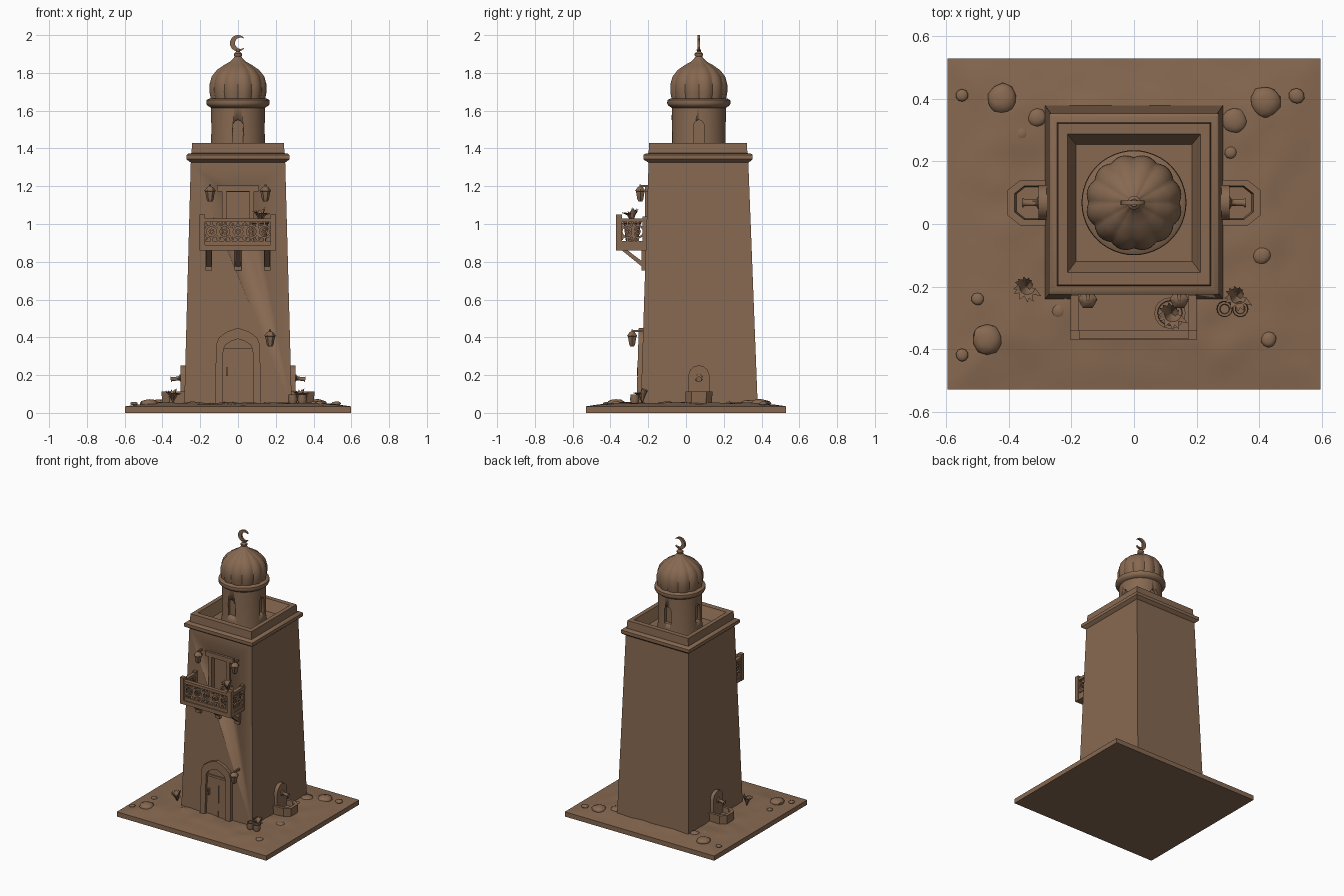
import bpy, bmesh, math, random
from mathutils import Matrix, Vector, noise

if "Cube" in bpy.data.objects:
    bpy.data.objects.remove(bpy.data.objects["Cube"])

random.seed(4)
clay = bpy.data.materials.new("brown clay")
clay.diffuse_color = (0.24, 0.14, 0.082, 1)
clay.use_nodes = True
clay.node_tree.nodes["Principled BSDF"].inputs["Base Color"].default_value = clay.diffuse_color
CY = 0.068                                   # tower axis in y
SHEAR = Matrix.Identity(4)
SHEAR[1][2] = 0.031                          # lean of the front wall


def finish(name, bm, M=None, angle=35):
    if M is not None:
        bmesh.ops.transform(bm, matrix=M, verts=bm.verts)
    bmesh.ops.recalc_face_normals(bm, faces=bm.faces)
    me = bpy.data.meshes.new(name)
    bm.to_mesh(me)
    bm.free()
    me.polygons.foreach_set("use_smooth", [True] * len(me.polygons))
    me.set_sharp_from_angle(angle=math.radians(angle))
    me.materials.append(clay)
    ob = bpy.data.objects.new(name, me)
    bpy.context.collection.objects.link(ob)
    return ob


def loft(name, rings, wrap=False, M=None):
    """Skin a list of equal-length closed rings; capped, or wrapped into a tube."""
    bm = bmesh.new()
    R = [[bm.verts.new(p) for p in r] for r in rings]
    n = len(R[0])
    for a, b in list(zip(R, R[1:])) + ([(R[-1], R[0])] if wrap else []):
        for i in range(n):
            j = (i + 1) % n
            bm.faces.new((a[i], a[j], b[j], b[i]))
    if not wrap:
        bm.faces.new(R[0])
        bm.faces.new(R[-1])
    return finish(name, bm, M)


def rect(hx, y0, y1, z):
    return [(-hx, y0, z), (hx, y0, z), (hx, y1, z), (-hx, y1, z)]


def box(name, x0, x1, y0, y1, z0, z1, M=None):
    return loft(name, [[(x0, y0, z), (x1, y0, z), (x1, y1, z), (x0, y1, z)] for z in (z0, z1)], M=M)


def prism(name, pts, y0, y1, M=None):
    return loft(name, [[(x, y, z) for x, z in pts] for y in (y0, y1)], M=M)


def frame(name, outer, inner, y0, y1, M=None):
    return loft(name, [[(x, y, z) for x, z in p] for p, y in
                       ((outer, y0), (outer, y1), (inner, y1), (inner, y0))], True, M)


def lathe(name, prof, x, y, n=48, lobes=0, k=0.0, M=None):
    rings = []
    for r, z in prof:
        ring = []
        for i in range(n):
            a = 2 * math.pi * i / n
            q = r * (1 - k + k * abs(math.sin(lobes * a / 2))) if lobes else r
            ring.append((x + q * math.cos(a), y + q * math.sin(a), z))
        rings.append(ring)
    return loft(name, rings, M=M)


def mirror(half):                            # right half of an outline, bottom to top
    return half + [(-x, z) for x, z in reversed(half) if x > 0]


def circle(cx, cz, r, n=14):
    return [(cx + r * math.cos(2 * math.pi * i / n), cz + r * math.sin(2 * math.pi * i / n)) for i in range(n)]


def cut(ob, cutter):
    cutter.hide_render = True
    cutter.hide_viewport = True
    m = ob.modifiers.new("cut", 'BOOLEAN')
    m.object, m.operation, m.solver = cutter, 'DIFFERENCE', 'EXACT'


def plant(name, x, y, z, r, h, n=13):
    bm = bmesh.new()
    for i in range(n):
        a = 2.4 * i
        out = r * (0.35 + 0.65 * ((i * 5) % n) / n)
        d = Vector((math.cos(a), math.sin(a), 0))
        s = Vector((-d.y, d.x, 0)) * 0.011
        base = Vector((x, y, z))
        mid = base + d * out * 0.5 + Vector((0, 0, h * 0.6))
        tip = base + d * out + Vector((0, 0, h * (1.15 - 0.6 * out / r)))
        v = [bm.verts.new(p) for p in (base, mid + s, mid - s, mid - Vector((0, 0, 0.01)), tip)]
        for f in ((0, 1, 2), (0, 3, 1), (0, 2, 3), (4, 2, 1), (4, 1, 3), (4, 3, 2)):
            bm.faces.new([v[t] for t in f])
    finish(name, bm)


# ground slab with uneven earth on top
box("base_slab", -0.597, 0.597, -0.53, 0.53, 0, 0.034)
bm = bmesh.new()
bmesh.ops.create_grid(bm, x_segments=60, y_segments=54, size=1)
for v in bm.verts:
    v.co.x *= 0.595
    v.co.y *= 0.528
    d = min(1, min(0.595 - abs(v.co.x), 0.528 - abs(v.co.y)) / 0.16)
    v.co.z = 0.035 + d * (0.018 + 0.008 * noise.noise(v.co * 9))
finish("earth", bm)

# boulders and pebbles
stones = [(-0.42, 0.4, 0.048), (0.42, 0.39, 0.05), (0.32, 0.33, 0.042), (-0.47, -0.37, 0.05), (0.41, -0.1, 0.03),
          (0.43, -0.37, 0.025), (-0.55, 0.41, 0.02), (-0.55, -0.42, 0.02), (0.52, 0.41, 0.025), (-0.36, 0.29, 0.022),
          (0.31, 0.23, 0.02), (-0.31, 0.34, 0.03), (-0.5, -0.24, 0.02), (-0.24, -0.28, 0.025)]
for i, (x, y, r) in enumerate(stones):
    bm = bmesh.new()
    bmesh.ops.create_icosphere(bm, subdivisions=2, radius=r)
    for v in bm.verts:
        v.co *= 1 + 0.15 * noise.noise(v.co * 30 + Vector((i, 0, 0)))
    finish("stone_%d" % i, bm, Matrix.Translation((x, y, 0.05)) @ Matrix.Diagonal((1, 1, 0.45, 1)), 50)

# tapering tower with cornice and hollow parapet
tower = loft("tower", [rect(*t) for t in (
    (0.285, -0.24, 0.38, 0.03), (0.25, -0.198, 0.33, 1.325), (0.266, -0.218, 0.347, 1.337),
    (0.272, -0.225, 0.353, 1.343), (0.272, -0.225, 0.353, 1.366), (0.262, -0.213, 0.343, 1.373),
    (0.246, -0.198, 0.325, 1.375), (0.243, -0.195, 0.322, 1.43), (0.213, -0.155, 0.288, 1.43),
    (0.186, -0.12, 0.255, 1.355))])
cut(tower, box("balcony_doorway_cutter", -0.065, 0.065, -0.3, -0.18, 0.885, 1.17))

# drum with four slit windows
drum = lathe("drum", [(0.15, 1.34), (0.145, 1.39), (0.143, 1.63)], 0, CY)
for i in range(4):
    R = Matrix.Translation((0, CY, 0)) @ Matrix.Rotation(i * math.pi / 2, 4, 'Z')
    slit = mirror([(0.026, 1.43), (0.026, 1.53), (0.016, 1.545), (0, 1.552)])
    cut(drum, prism("drum_window_cutter", slit, -0.2, -0.12, R))

# ribbed dome, ring and finial
lathe("dome_ring", [(0.143, 1.615), (0.163, 1.628), (0.168, 1.64), (0.166, 1.656), (0.15, 1.665)], 0, CY)
lathe("dome", [(0.146, 1.655), (0.155, 1.70), (0.154, 1.74), (0.143, 1.78), (0.115, 1.815), (0.075, 1.842),
               (0.042, 1.86), (0.024, 1.878), (0.016, 1.89)], 0, CY, 96, 12, 0.06)
lathe("finial", [(0.014, 1.88), (0.022, 1.893), (0.022, 1.902), (0.01, 1.912), (0.012, 1.925)], 0, CY, 16)
arc = [math.radians(50 + 260 * i / 16) for i in range(17)]
moon = [(0.043 * math.cos(a), 1.957 + 0.043 * math.sin(a)) for a in arc]
moon += [(0.014 + 0.03 * math.cos(a), 1.957 + 0.03 * math.sin(a)) for a in reversed(arc)]
prism("crescent", moon, CY - 0.007, CY + 0.007)

# arched front door
outer = mirror([(0.122, 0.04), (0.116, 0.36), (0.1, 0.4), (0.055, 0.432), (0, 0.45)])
inner = mirror([(0.08, 0.045), (0.078, 0.335), (0.066, 0.36), (0.035, 0.38), (0, 0.392)])
frame("door_frame", outer, inner, -0.264, -0.2, SHEAR)
prism("door_leaf", inner, -0.247, -0.2, SHEAR)
box("door_transom", -0.08, 0.08, -0.255, -0.22, 0.325, 0.34, SHEAR)
box("door_meeting_strip", 0.008, 0.016, -0.251, -0.22, 0.05, 0.33, SHEAR)
box("door_handle", -0.064, -0.054, -0.266, -0.24, 0.195, 0.24, SHEAR)

# balcony door surround
for s in (-1, 1):
    box("balcony_door_jamb", s * 0.073 - 0.012, s * 0.073 + 0.012, -0.217, -0.18, 0.885, 1.175)
box("balcony_door_lintel", -0.112, 0.112, -0.218, -0.18, 1.172, 1.205)

# balcony floor, rails, posts
box("balcony_floor", -0.203, 0.2, -0.37, -0.2, 0.86, 0.888)
for x in (-0.19, 0.187):
    box("balcony_side_top_rail", x - 0.013, x + 0.013, -0.365, -0.2, 1.01, 1.03)
    box("balcony_side_low_rail", x - 0.01, x + 0.01, -0.36, -0.2, 0.888, 0.91)
    box("balcony_corner_post", x - 0.015, x + 0.015, -0.37, -0.34, 0.86, 1.05)
    box("balcony_wall_post", x - 0.012, x + 0.012, -0.23, -0.2, 0.86, 1.04)
box("balcony_front_top_rail", -0.2, 0.197, -0.368, -0.34, 1.01, 1.03)
box("balcony_front_low_rail", -0.2, 0.197, -0.362, -0.345, 0.888, 0.91)

# openwork panels of rings and little bars
SIDE = Matrix.Rotation(math.pi / 2, 4, 'Z')
panels = [(None, -0.358, -0.346, [-0.14, -0.07, 0, 0.07, 0.14])]
for x in (-0.19, 0.187):
    panels.append((SIDE, -x - 0.006, -x + 0.006, [-0.31, -0.255]))
for M, y0, y1, cs in panels:
    for c in cs:
        frame("railing_ring", circle(c, 0.96, 0.037), circle(c, 0.96, 0.026), y0, y1, M)
        frame("railing_inner_ring", circle(c, 0.96, 0.016, 8), circle(c, 0.96, 0.007, 8), y0, y1, M)
        box("railing_bar", c + 0.031, c + 0.039, y0, y1, 0.9, 1.015, M)
        box("railing_stem", c - 0.005, c + 0.005, y0, y1, 0.9, 0.927, M)
        box("railing_stem", c - 0.005, c + 0.005, y0, y1, 0.993, 1.015, M)
        for dz in (-0.034, 0.034):
            frame("railing_curl", circle(c - 0.034, 0.96 + dz, 0.014, 8),
                  circle(c - 0.034, 0.96 + dz, 0.006, 8), y0, y1, M)

# diagonal brackets under the balcony
for x in (-0.155, 0, 0.155):
    box("bracket_wall_block", x - 0.018, x + 0.018, -0.235, -0.2, 0.755, 0.865)
    loft("bracket_strut", [[(x + d, -0.345, 0.865), (x + d, -0.315, 0.865), (x + d, -0.21, 0.785),
                            (x + d, -0.21, 0.755)] for d in (-0.014, 0.014)])

# hanging lanterns
for x, y, z, wall in ((-0.148, -0.242, 1.12, -0.2), (0.145, -0.242, 1.12, -0.2), (0.17, -0.285, 0.352, -0.22)):
    lathe("lantern", [(0.012, z), (0.018, z + 0.01), (0.026, z + 0.052), (0.031, z + 0.056), (0.016, z + 0.075),
                      (0.005, z + 0.08), (0.005, z + 0.09)], x, y, 6)
    box("lantern_arm", x - 0.006, x + 0.006, y, wall, z + 0.075, z + 0.086)

# wall fountains on both sides
for s in (-1, 1):
    M = Matrix.Translation((0, 0.068, 0)) @ Matrix.Rotation(s * math.pi / 2, 4, 'Z')
    prism("fountain_back", mirror([(0.056, 0.04), (0.056, 0.2), (0.046, 0.228), (0.025, 0.246), (0, 0.252)]),
          -0.305, -0.25, M)
    prof = [(-0.072, -0.27), (-0.072, -0.365), (-0.04, -0.405), (0.04, -0.405), (0.072, -0.365), (0.072, -0.27)]
    rings = [[(x * k, -0.31 + (y + 0.31) * q, z) for x, y in prof]
             for k, q, z in ((0.95, 0.95, 0.03), (1, 1, 0.113), (0.74, 0.76, 0.113), (0.7, 0.7, 0.075))]
    loft("fountain_basin", rings, M=M)
    S = M @ Matrix.Translation((0, -0.295, 0.185)) @ Matrix.Rotation(math.radians(97), 4, 'X')
    lathe("fountain_spout", [(0.022, 0), (0.02, 0.012), (0.011, 0.018), (0.011, 0.055), (0.016, 0.062)], 0, 0, 10, M=S)

# plants and pots
plant("ground_plant_left", -0.345, -0.2, 0.05, 0.06, 0.09)
plant("ground_plant_right", 0.33, -0.23, 0.05, 0.06, 0.09)
for x, y in ((0.29, -0.272), (0.34, -0.272)):
    lathe("small_pot", [(0.016, 0.045), (0.026, 0.07), (0.022, 0.09), (0.024, 0.098), (0.016, 0.098),
                        (0.014, 0.08)], x, y, 14)
lathe("balcony_pot", [(0.03, 0.885), (0.045, 1.0), (0.05, 1.005), (0.05, 1.02), (0.04, 1.02), (0.038, 1.0)], 0.115, -0.285, 16)
plant("balcony_plant", 0.12, -0.285, 1.0, 0.065, 0.095)
